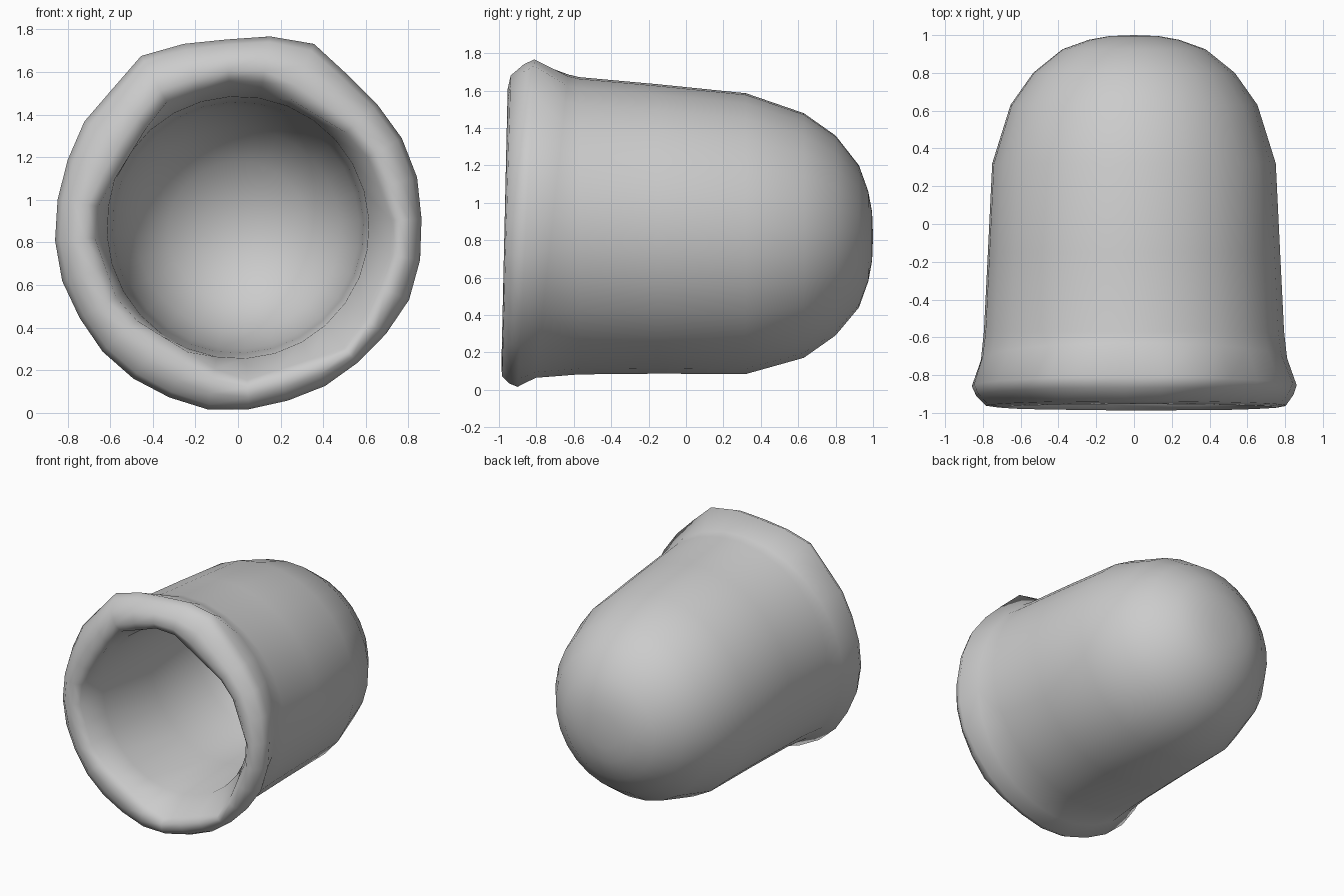
import bpy, bmesh
from math import sin, cos, pi
from mathutils import Vector

if "Cube" in bpy.data.objects:
    bpy.data.objects.remove(bpy.data.objects["Cube"])

N = 28
CZ = 0.86

# hand-shaped lip outline and opening, seen from the front (x, z)
OUTER = [(-.09, 0), (.16, .03), (.4, .12), (.61, .27), (.77, .46), (.84, .61), (.87, .83),
         (.84, 1.11), (.79, 1.26), (.63, 1.48), (.31, 1.775), (.02, 1.76), (-.42, 1.715),
         (-.72, 1.37), (-.82, 1.14), (-.87, .88), (-.83, .63), (-.76, .47), (-.61, .25), (-.41, .1)]
OPENING = [(0, .14), (.54, .32), (.75, .83), (.58, 1.27), (.05, 1.59), (-.36, 1.45),
           (-.7, .9), (-.55, .48)]


def direction(i):
    a = 2 * pi * i / N + 0.06
    return cos(a), sin(a)


def sample(poly):
    """Points where N rays from the axis meet the polygon."""
    pts = []
    for i in range(N):
        dx, dz = direction(i)
        best = 0
        for (ax, az), (bx, bz) in zip(poly, poly[1:] + poly[:1]):
            ex, ez = bx - ax, bz - az
            det = dx * ez - dz * ex
            if abs(det) < 1e-9:
                continue
            px, pz = ax, az - CZ
            t = (px * ez - pz * ex) / det
            s = (px * dz - pz * dx) / det
            if t > 0 and -1e-6 <= s <= 1 + 1e-6:
                best = max(best, t)
        pts.append((dx * best, CZ + dz * best))
    return pts


def circle(r, cz):
    return [(r * direction(i)[0], cz + r * direction(i)[1]) for i in range(N)]


def ring(pts, y, tilt=0):
    return [Vector((x, y + tilt * z / 1.77, z)) for x, z in pts]


def blend(a, b, t):
    return [(p[0] + (q[0] - p[0]) * t, p[1] + (q[1] - p[1]) * t) for p, q in zip(a, b)]


outer, opening = sample(OUTER), sample(OPENING)

# outer dome and body, from the closed tip to the lip
rings = [ring(circle(r, cz), y) for r, cz, y in [
    (.13, .82, .995), (.24, .82, .975), (.38, .82, .925), (.535, .825, .80), (.655, .825, .63),
    (.752, .835, .32), (.775, .86, -.15), (.796, .877, -.57)]]
rings.append(ring(circle(.812, .875), -.81, .19))
# rounded, slightly tilted lip
rings += [ring(outer, -.90, .09),
          ring(blend(outer, opening, .12), -.945, .08),
          ring(blend(outer, opening, .4), -.985, .05),
          ring(blend(outer, opening, .75), -.99, .04),
          ring(opening, -.95, .03)]
# hollow inside
rings += [ring(circle(r, cz), y) for r, cz, y in [
    (.615, .87, -.74), (.59, .87, -.2), (.57, .87, .3), (.48, .86, .56),
    (.33, .85, .73), (.15, .84, .81)]]

bm = bmesh.new()
loops = [[bm.verts.new(p) for p in r] for r in rings]
for a, b in zip(loops, loops[1:]):
    for i in range(N):
        j = (i + 1) % N
        bm.faces.new((a[i], a[j], b[j], b[i]))
# close both tips
for loop, y, z in [(loops[0], 1.0, .82), (loops[-1], .83, .84)]:
    tip = bm.verts.new((0, y, z))
    for i in range(N):
        bm.faces.new((loop[i], loop[(i + 1) % N], tip))
bmesh.ops.recalc_face_normals(bm, faces=bm.faces)
for f in bm.faces:
    f.smooth = True
mesh = bpy.data.meshes.new("thimble_cup")
bm.to_mesh(mesh)
bm.free()
cup = bpy.data.objects.new("thimble_cup", mesh)
bpy.context.collection.objects.link(cup)
